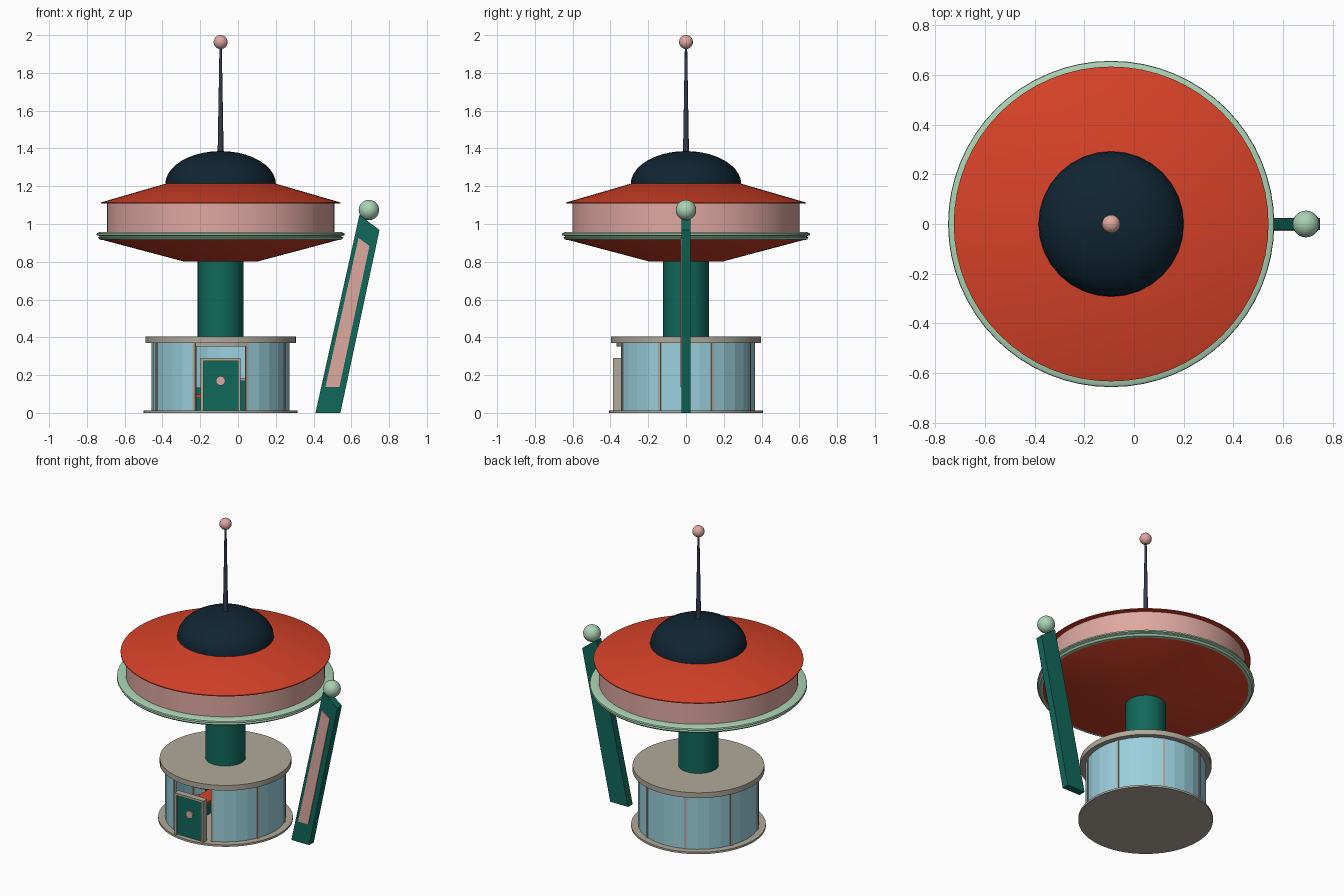
import bpy, bmesh
from math import sin, cos, pi, radians

cube = bpy.data.objects.get("Cube")
if cube:
    bpy.data.objects.remove(cube, do_unlink=True)

CX = -0.092  # axis of the round building


def material(name, r, g, b):
    lin = [(c / 255 / 12.92 if c < 11 else ((c / 255 + 0.055) / 1.055) ** 2.4) for c in (r, g, b)]
    m = bpy.data.materials.new(name)
    m.use_nodes = True
    m.diffuse_color = (*lin, 1)
    m.node_tree.nodes["Principled BSDF"].inputs["Base Color"].default_value = (*lin, 1)
    return m


RED = material("saucer red", 215, 66, 40)
PINK = material("soft pink", 222, 168, 160)
MINT = material("mint", 170, 210, 180)
GREEN = material("deep green", 16, 104, 90)
GLASS = material("pale blue glass", 155, 208, 222)
STONE = material("warm grey", 176, 169, 155)
NAVY = material("dark navy", 15, 37, 51)
SLATE = material("slate", 52, 60, 78)


def finish(name, bm, mat, smooth=True):
    bmesh.ops.remove_doubles(bm, verts=bm.verts, dist=1e-5)
    bmesh.ops.recalc_face_normals(bm, faces=bm.faces)
    me = bpy.data.meshes.new(name)
    bm.to_mesh(me)
    bm.free()
    me.materials.append(mat)
    ob = bpy.data.objects.new(name, me)
    bpy.context.collection.objects.link(ob)
    if smooth:
        bpy.ops.object.select_all(action="DESELECT")
        ob.select_set(True)
        bpy.context.view_layer.objects.active = ob
        bpy.ops.object.shade_smooth_by_angle(angle=radians(30))
    return ob


def revolve(name, profile, mat, steps=64, start=0.0, sweep=2 * pi, loop=False, smooth=True):
    """Spin (radius, z) points round the building axis; loop closes the profile."""
    bm = bmesh.new()
    rows = []
    for i in range(steps + 1):
        a = start + sweep * i / steps
        rows.append([bm.verts.new((CX + r * cos(a), r * sin(a), z)) for r, z in profile])
    n = len(profile)
    for p, q in zip(rows, rows[1:]):
        for j in range(n if loop else n - 1):
            k = (j + 1) % n
            face = [p[j], q[j], q[k], p[k]]
            if profile[j][0] == 0:
                face.remove(q[j])
            if profile[k][0] == 0:
                face.remove(q[k])
            bm.faces.new(face)
    if loop and sweep < 6:
        bm.faces.new(rows[0])
        bm.faces.new(rows[-1])
    return finish(name, bm, mat, smooth)


def disc(name, r, z0, z1, mat, steps=64):
    return revolve(name, [(0, z0), (r, z0), (r, z1), (0, z1)], mat, steps)


def prism(name, outline, y0, y1, mat):
    """Extrude an (x, z) outline from y0 to y1."""
    bm = bmesh.new()
    front = [bm.verts.new((x, y0, z)) for x, z in outline]
    back = [bm.verts.new((x, y1, z)) for x, z in outline]
    bm.faces.new(front)
    bm.faces.new(back)
    n = len(outline)
    for i in range(n):
        j = (i + 1) % n
        bm.faces.new([front[i], front[j], back[j], back[i]])
    return finish(name, bm, mat, False)


def box(name, x0, x1, y0, y1, z0, z1, mat):
    return prism(name, [(x0, z0), (x1, z0), (x1, z1), (x0, z1)], y0, y1, mat)


def ball(name, x, z, r, mat):
    bm = bmesh.new()
    bmesh.ops.create_uvsphere(bm, u_segments=24, v_segments=16, radius=r)
    bmesh.ops.translate(bm, verts=bm.verts, vec=(x, 0, z))
    return finish(name, bm, mat)


# Ground floor: slabs, curved glass with a front opening, mullions
disc("base_slab", 0.407, 0, 0.013, STONE)
disc("ground_floor_roof", 0.398, 0.37, 0.405, STONE)
revolve("glass_wall", [(0.365, 0.013), (0.365, 0.37), (0.355, 0.37), (0.355, 0.013)], GLASS,
        28, radians(-67.5), radians(315), loop=True, smooth=False)
revolve("opening_lintel", [(0.367, 0.352), (0.367, 0.37), (0.353, 0.37), (0.353, 0.352)], STONE,
        4, radians(-112.5), radians(45), loop=True, smooth=False)
for i in range(8):
    a = radians(22.5 + 45 * i)
    revolve(f"mullion_{i + 1}", [(0.37, 0.013), (0.37, 0.37), (0.35, 0.37), (0.35, 0.013)], STONE,
            1, a - 0.018, 0.036, loop=True, smooth=False)

# Front door: frame, panel and round plate
for name, side in (("left", 1), ("right", -1)):
    a, b = sorted((CX + side * 0.091, CX + side * 0.106))
    box(f"door_jamb_{name}", a, b, -0.386, -0.344, 0.013, 0.29, STONE)
box("door_head", CX - 0.106, CX + 0.106, -0.386, -0.344, 0.275, 0.29, STONE)
box("door_panel", CX - 0.091, CX + 0.091, -0.375, -0.355, 0.013, 0.275, GREEN)
prism("door_plate", [(CX + 0.025 * cos(i * pi / 8), 0.17 + 0.025 * sin(i * pi / 8)) for i in range(16)],
      -0.384, -0.375, PINK)

# Furniture seen beside the door
box("counter", CX + 0.09, CX + 0.2, -0.22, 0.1, 0.013, 0.17, GREEN)
box("counter_top", CX + 0.08, CX + 0.21, -0.23, 0.11, 0.17, 0.185, STONE)
box("bench", CX - 0.2, CX - 0.1, -0.2, 0.1, 0.013, 0.085, GREEN)
box("bench_seat", CX - 0.2, CX - 0.1, -0.2, 0.1, 0.085, 0.1, RED)
box("bench_back", CX - 0.22, CX - 0.1, 0.1, 0.12, 0.013, 0.135, GREEN)

# Column and saucer
disc("column", 0.122, 0.4, 0.81, GREEN, 32)
revolve("saucer_underside", [(0, 0.802), (0.197, 0.802), (0.622, 0.915), (0, 0.915)], RED)
revolve("saucer_rim", [(0.59, 0.957), (0.642, 0.957), (0.655, 0.951), (0.657, 0.941), (0.64, 0.936),
                       (0.64, 0.933), (0.65, 0.928), (0.64, 0.917), (0.59, 0.913)], MINT, loop=True)
disc("window_band", 0.602, 0.92, 1.112, PINK)
revolve("saucer_roof", [(0, 1.108), (0.634, 1.108), (0.634, 1.114), (0.29, 1.214), (0, 1.214)], RED)

# Dome and antenna
dome = [(0, 1.2)] + [(0.293 * cos(i * pi / 20), 1.21 + 0.176 * sin(i * pi / 20)) for i in range(10)] + [(0, 1.386)]
revolve("dome", dome, NAVY, 32)
revolve("antenna", [(0, 1.37), (0.016, 1.37), (0.006, 1.95), (0, 1.95)], SLATE, 12)
ball("antenna_ball", CX, 1.963, 0.037, PINK)

# Leaning pylon with front inlay and ball
prism("pylon", [(0.41, 0), (0.542, 0), (0.749, 0.968), (0.643, 1.048)], -0.024, 0.024, GREEN)
prism("pylon_inlay", [(0.463, 0.138), (0.537, 0.138), (0.696, 0.884), (0.638, 0.926)], -0.029, -0.023, PINK)
ball("pylon_ball", 0.693, 1.074, 0.054, MINT)
